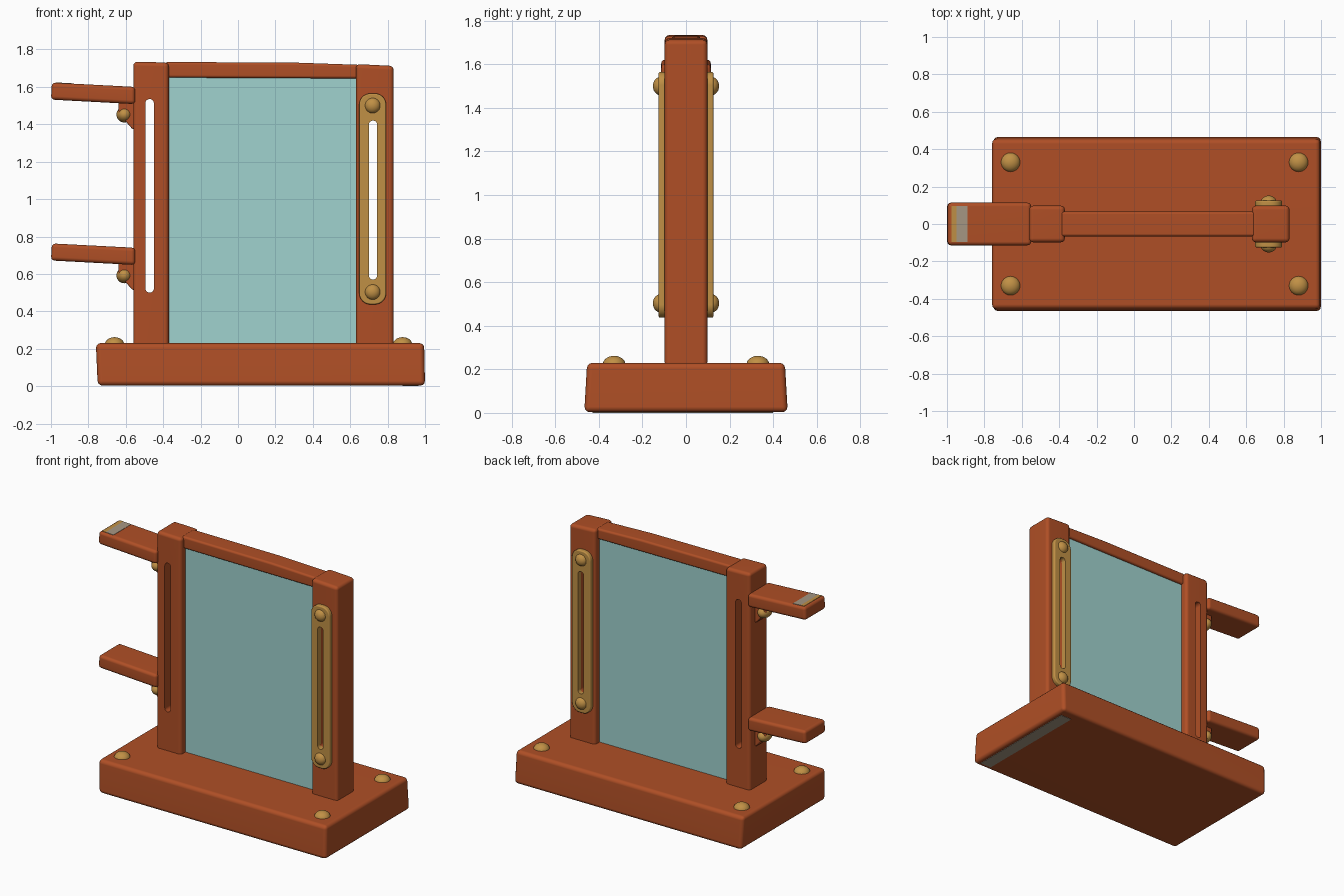
import bpy, bmesh, math
from mathutils import Vector

if "Cube" in bpy.data.objects:
    bpy.data.objects.remove(bpy.data.objects["Cube"])


def material(name, rgb):
    m = bpy.data.materials.new(name)
    m.diffuse_color = (*rgb, 1)
    m.use_nodes = True
    m.node_tree.nodes["Principled BSDF"].inputs["Base Color"].default_value = m.diffuse_color
    return m


RUST = material("rust_red", (0.43, 0.078, 0.019))
BRASS = material("brass", (0.53, 0.28, 0.06))
GLASS = material("pale_teal_glass", (0.35, 0.645, 0.62))
GREY = material("warm_grey", (0.38, 0.31, 0.23))


def rounded(x0, x1, z0, z1, r, n=8):
    """Rounded rectangle outline in the xz plane."""
    pts = []
    for cx, cz, a0 in ((x1 - r, z1 - r, 0), (x0 + r, z1 - r, 90),
                       (x0 + r, z0 + r, 180), (x1 - r, z0 + r, 270)):
        for i in range(n + 1):
            a = math.radians(a0 + 90 * i / n)
            pts.append((cx + r * math.cos(a), cz + r * math.sin(a)))
    return pts


def rect(x0, x1, z0, z1):
    return [(x0, z0), (x1, z0), (x1, z1), (x0, z1)]


def finish(ob):
    bpy.ops.object.select_all(action='DESELECT')
    ob.select_set(True)
    bpy.context.view_layer.objects.active = ob
    for m in list(ob.modifiers):
        bpy.ops.object.modifier_apply(modifier=m.name)
    bpy.ops.object.shade_smooth_by_angle(angle=math.radians(40))
    ob.modifiers.new("flat_faces", 'WEIGHTED_NORMAL').keep_sharp = True


def prism(name, outline, y0, y1, mat, bevel=0.0, slot=None, top_scale=1.0):
    """Extrude an xz outline along y, round its edges, cut an optional slot."""
    bm = bmesh.new()
    face = bm.faces.new([bm.verts.new((x, y0, z)) for x, z in outline])
    out = bmesh.ops.extrude_face_region(bm, geom=[face])
    for v in out["geom"]:
        if isinstance(v, bmesh.types.BMVert):
            v.co.y = y1
    bmesh.ops.remove_doubles(bm, verts=bm.verts, dist=1e-5)
    bmesh.ops.recalc_face_normals(bm, faces=bm.faces)
    ztop = max(v.co.z for v in bm.verts)
    for v in bm.verts:
        if v.co.z > ztop - 0.001:
            v.co.y *= top_scale
    me = bpy.data.meshes.new(name)
    bm.to_mesh(me)
    bm.free()
    ob = bpy.data.objects.new(name, me)
    bpy.context.collection.objects.link(ob)
    me.materials.append(mat)
    if bevel:
        b = ob.modifiers.new("round", 'BEVEL')
        b.width, b.segments = bevel, 3
        b.limit_method = 'ANGLE'
        b.angle_limit = math.radians(40)
    if slot:
        cutter = prism("slot_cutter", slot, -0.5, 0.5, mat)
        cut = ob.modifiers.new("slot", 'BOOLEAN')
        cut.operation, cut.object, cut.solver = 'DIFFERENCE', cutter, 'EXACT'
        finish(ob)
        bpy.data.objects.remove(cutter)
    else:
        finish(ob)
    return ob


def ball(name, loc, size, mat=BRASS):
    bpy.ops.mesh.primitive_uv_sphere_add(segments=24, ring_count=14, location=loc)
    ob = bpy.context.object
    ob.name = name
    ob.scale = size
    ob.data.materials.append(mat)
    bpy.ops.object.shade_smooth()
    return ob


# Base slab, slightly narrower at the top, with four domed bolts
prism("base", [(-0.75, 0.003), (1.0, 0.003), (0.995, 0.23), (-0.76, 0.23)],
      -0.467, 0.467, RUST, 0.025, top_scale=0.972)
prism("base_underside_strip", rect(0.88, 0.965, 0, 0.006), -0.43, 0.40, GREY)
for x in (-0.66, 0.88):
    for y in (-0.33, 0.33):
        ball("base_bolt", (x, y, 0.222), (0.052, 0.052, 0.04))

# Slotted posts
prism("left_post", [(-0.56, 0.21), (-0.37, 0.21), (-0.37, 1.73), (-0.56, 1.735)],
      -0.098, 0.098, RUST, 0.022, rounded(-0.495, -0.45, 0.5, 1.535, 0.0222))
right_slot = rounded(0.70, 0.744, 0.57, 1.42, 0.0219)
prism("right_post", [(0.63, 0.21), (0.832, 0.21), (0.832, 1.712), (0.63, 1.722)],
      -0.098, 0.098, RUST, 0.022, right_slot)

# Brass plates and their bolts on both faces of the right post
for s in (-1, 1):
    y0, y1 = sorted((s * 0.09, s * 0.126))
    prism("brass_plate", rounded(0.648, 0.792, 0.437, 1.565, 0.06), y0, y1,
          BRASS, 0.008, right_slot)
    for z in (0.503, 1.5):
        ball("plate_bolt", (0.72, s * 0.117, z), (0.042, 0.035, 0.042))

# Top rail and glass pane
prism("top_rail", [(-0.39, 1.65), (0.65, 1.645), (0.65, 1.718), (0.3, 1.73), (-0.39, 1.733)],
      -0.066, 0.066, RUST, 0.014)
prism("glass_pane", rect(-0.39, 0.65, 0.21, 1.67), -0.048, 0.048, GLASS)

# Two side arms with gussets and round studs
for z in (0.0, 0.86):
    prism("side_arm", [(-1.0, 0.672 + z), (-0.55, 0.648 + z), (-0.55, 0.74 + z), (-0.995, 0.763 + z)],
          -0.114, 0.114, RUST, 0.02)
    prism("arm_gusset", [(-0.55, 0.515 + z), (-0.565, 0.515 + z), (-0.64, 0.60 + z),
                         (-0.64, 0.665 + z), (-0.55, 0.665 + z)], -0.04, 0.04, RUST, 0.008)
    ball("arm_stud", (-0.608, 0, 0.592 + z), (0.042, 0.058, 0.042))


# Thin coloured bands on the top of the upper arm
def arm_top(x):
    return 1.623 - (x + 0.995) * 0.0517


for name, x0, x1, mat in (("arm_grey_band", -0.95, -0.89, GREY), ("arm_brass_band", -0.977, -0.95, BRASS)):
    prism(name, [(x0, arm_top(x0) - 0.003), (x1, arm_top(x1) - 0.003),
                 (x1, arm_top(x1) + 0.002), (x0, arm_top(x0) + 0.002)], -0.097, 0.097, mat)
